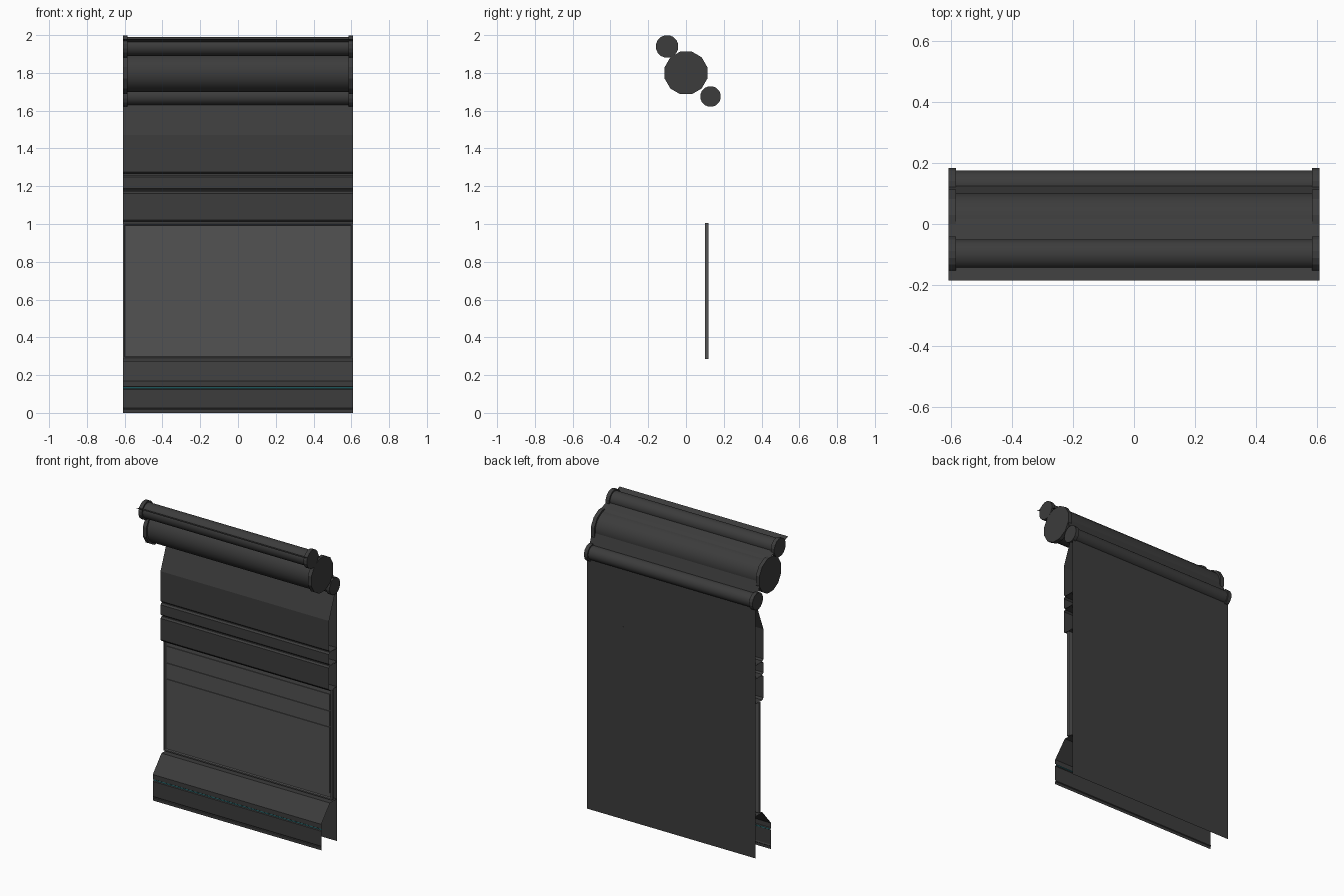
import bpy, bmesh, math
from mathutils import Matrix

if "Cube" in bpy.data.objects:
    bpy.data.objects.remove(bpy.data.objects["Cube"])

HALF = 0.61


def material(name, r, g, b):
    m = bpy.data.materials.new(name)
    m.diffuse_color = (r, g, b, 1)
    m.use_nodes = True
    m.node_tree.nodes["Principled BSDF"].inputs["Base Color"].default_value = m.diffuse_color
    return m


DARK = material("dark_metal", 0.045, 0.045, 0.045)
MID = material("mid_metal", 0.085, 0.085, 0.085)
TEAL = material("teal_strip", 0.02, 0.16, 0.18)


def finish(bm, name, mat, smooth=False):
    me = bpy.data.meshes.new(name)
    bm.to_mesh(me)
    bm.free()
    ob = bpy.data.objects.new(name, me)
    bpy.context.collection.objects.link(ob)
    me.materials.append(mat)
    if smooth:
        bpy.ops.object.select_all(action='DESELECT')
        bpy.context.view_layer.objects.active = ob
        ob.select_set(True)
        bpy.ops.object.shade_smooth_by_angle(angle=math.radians(40))
    return ob


def sheet(name, profile, mat=DARK, half=HALF):
    """Open (y, z) profile, listed top to bottom, swept along x."""
    bm = bmesh.new()
    rows = [[bm.verts.new((x, y, z)) for x in (-half, half)] for y, z in profile]
    for a, b in zip(rows, rows[1:]):
        bm.faces.new((a[0], b[0], b[1], a[1]))
    return finish(bm, name, mat)


def tube(name, y, z, r, x0, x1, sides, smooth):
    bm = bmesh.new()
    bmesh.ops.create_cone(
        bm, cap_ends=True, segments=sides, radius1=r, radius2=r, depth=x1 - x0,
        matrix=Matrix.Translation(((x0 + x1) / 2, y, z))
        @ Matrix.Rotation(math.pi / 2, 4, 'Y') @ Matrix.Rotation(math.pi / sides, 4, 'Z'))
    return finish(bm, name, DARK, smooth)


def box(bm, x, y0, y1, z0, z1):
    m = Matrix.Translation((0, (y0 + y1) / 2, (z0 + z1) / 2)) @ Matrix.Diagonal((2 * x, y1 - y0, z1 - z0, 1))
    bmesh.ops.create_cube(bm, size=1, matrix=m)


# Pipes with end collars
for label, y, z, r, rc, sides in (("top", -0.10, 1.94, 0.05, 0.06, 16),
                                  ("main", 0.0, 1.80, 0.103, 0.117, 12),
                                  ("lower", 0.13, 1.675, 0.046, 0.055, 16)):
    tube(label + "_pipe", y, z, r, -0.585, 0.585, 24, True)
    tube(label + "_collar_left", y, z, rc, -HALF, -0.585, sides, False)
    tube(label + "_collar_right", y, z, rc, 0.585, HALF, sides, False)

# Rear sheet: curved hood over the pipes, then straight down to the floor
back = sheet("back_sheet", [(-0.185, 1.98), (0, 1.913), (0.08, 1.86), (0.125, 1.72),
                            (0.15, 1.63), (0.15, 0)])
back.data.flip_normals()

# Upper wall panels
sheet("upper_panel", [(0.14, 1.65), (0.07, 1.47), (0.07, 1.275), (0.08, 1.265), (0.15, 1.265)])
sheet("narrow_band", [(0.15, 1.26), (0.08, 1.26), (0.07, 1.25), (0.07, 1.187),
                      (0.08, 1.177), (0.15, 1.177)])
sheet("wide_band", [(0.15, 1.171), (0.08, 1.171), (0.07, 1.161), (0.07, 1.022),
                    (0.08, 1.01), (0.15, 1.01)])

# Middle panel: slab with bevelled rim and recessed field
bm = bmesh.new()
box(bm, HALF, 0.10, 0.118, 0.285, 1.005)
front = [f for f in bm.faces if f.normal.y < -0.9]
bmesh.ops.inset_region(bm, faces=front, thickness=0.012, depth=0.0)
bmesh.ops.inset_region(bm, faces=front, thickness=0.006, depth=-0.008)
finish(bm, "middle_panel", MID)

# Field divided into three raised plates by narrow grooves
bm = bmesh.new()
for z0, z1 in ((0.325, 0.756), (0.764, 0.861), (0.869, 0.972)):
    box(bm, 0.59, 0.103, 0.109, z0, z1)
finish(bm, "middle_plates", MID)

# Skirting with a glowing groove
sheet("skirting_top", [(0.15, 0.275), (0.08, 0.275), (-0.01, 0.17), (-0.01, 0.14), (-0.004, 0.136)])
sheet("skirting_strip", [(-0.004, 0.136), (-0.004, 0.129)], TEAL)
sheet("skirting_base", [(-0.004, 0.129), (-0.01, 0.125), (-0.01, 0.03), (-0.006, 0.022), (-0.01, 0.018), (-0.01, 0)])
